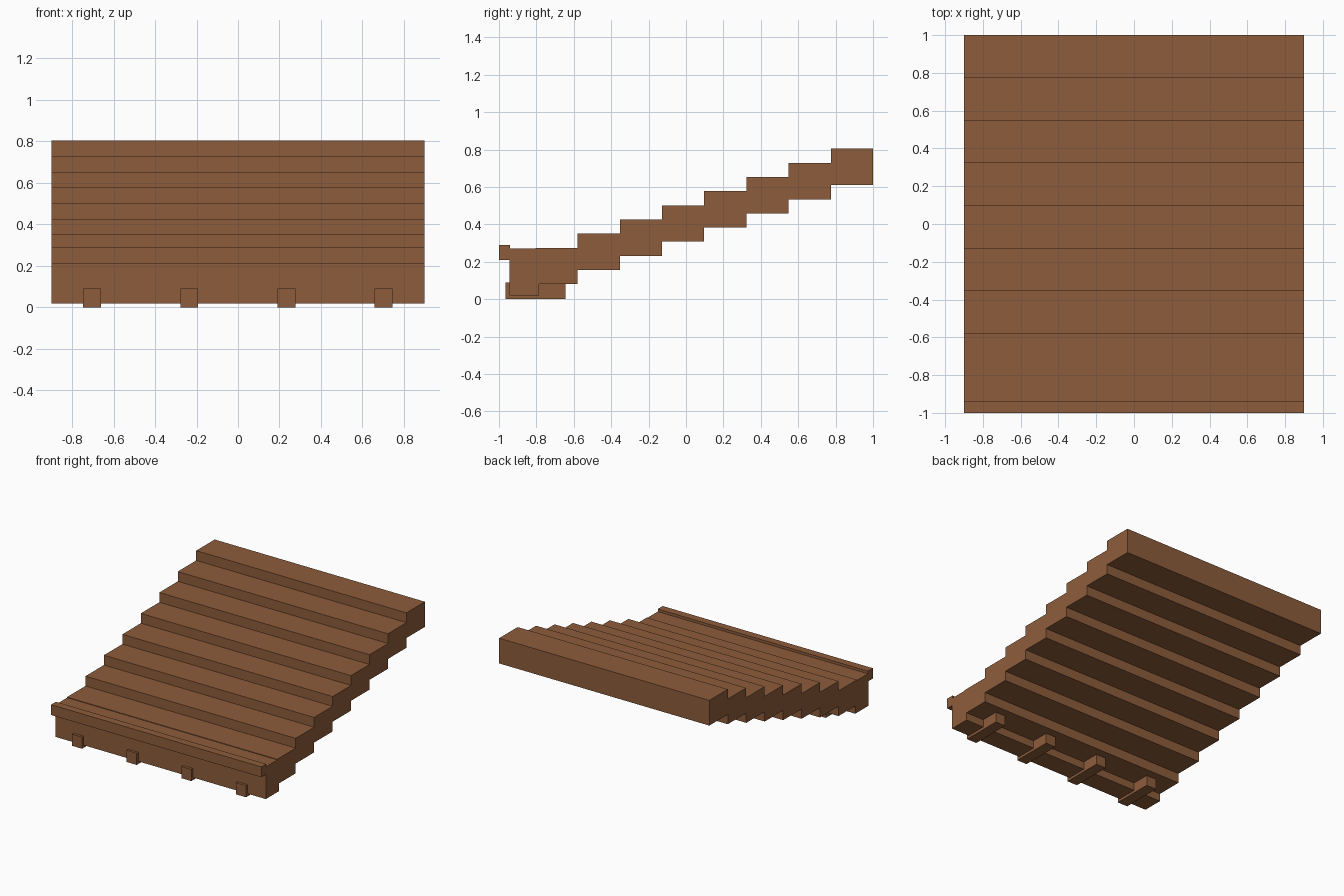
import bpy, bmesh

cube = bpy.data.objects.get("Cube")
if cube:
    bpy.data.objects.remove(cube, do_unlink=True)

wood = bpy.data.materials.new("brown wood")
wood.use_nodes = True
colour = (0.268, 0.108, 0.044, 1)
wood.diffuse_color = colour
wood.node_tree.nodes["Principled BSDF"].inputs["Base Color"].default_value = colour

HALF_WIDTH = 0.9


def extrude_profile(name, profile, x_min=-HALF_WIDTH, x_max=HALF_WIDTH):
    """Extrude a closed (y, z) outline along x."""
    bm = bmesh.new()
    face = bm.faces.new([bm.verts.new((x_min, y, z)) for y, z in profile])
    result = bmesh.ops.extrude_face_region(bm, geom=[face])
    moved = [v for v in result["geom"] if isinstance(v, bmesh.types.BMVert)]
    bmesh.ops.translate(bm, verts=moved, vec=(x_max - x_min, 0, 0))
    bmesh.ops.recalc_face_normals(bm, faces=bm.faces)
    mesh = bpy.data.meshes.new(name)
    bm.to_mesh(mesh)
    bm.free()
    mesh.materials.append(wood)
    obj = bpy.data.objects.new(name, mesh)
    bpy.context.collection.objects.link(obj)
    return obj


def box(name, y0, y1, z0, z1, **span):
    return extrude_profile(name, [(y0, z0), (y1, z0), (y1, z1), (y0, z1)], **span)


# Flight of steps: stepped top and stepped underside
STEPS, RUN, RISE = 8, 0.2257, 0.0757
START, TOP, BOTTOM = -0.8056, 0.275, 0.08
upper, lower = [], []
for i in range(STEPS):
    front = START + i * RUN
    for y in (front, front + RUN):
        upper.append((y, TOP + i * RISE))
        lower.append((y, BOTTOM + i * RISE))
extrude_profile("stair_flight", upper + lower[::-1])

# Bottom riser board and its projecting nosing
box("front_board", -0.945, -0.785, 0.02, 0.27)
box("front_nosing", -1.0, -0.94, 0.21, 0.29)

# Support blocks under the bottom step
for i in range(4):
    x = -0.703 + i * 0.468
    box(f"support_block_{i + 1}", -0.965, -0.645, 0.0, 0.09,
        x_min=x - 0.043, x_max=x + 0.043)
